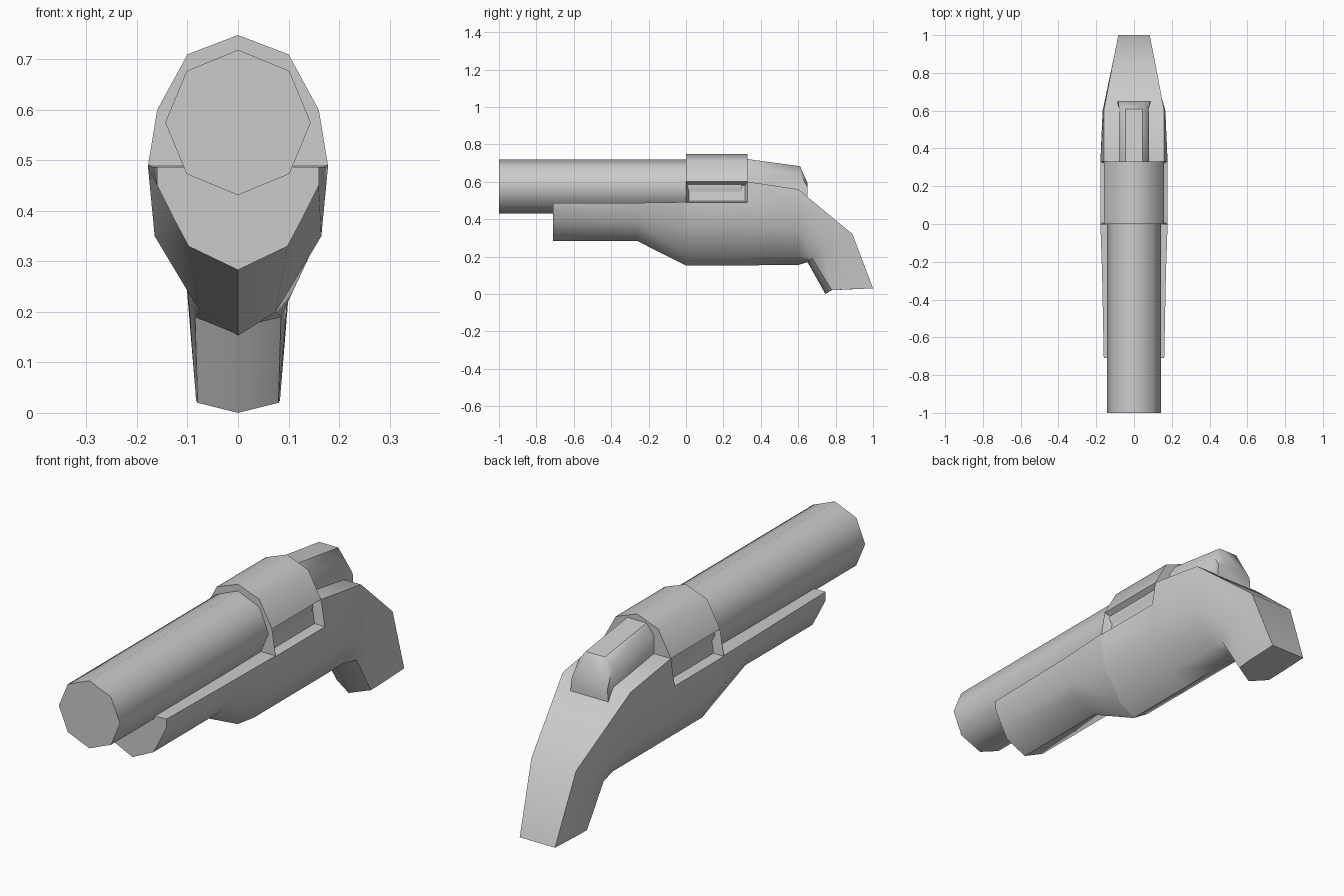
import bpy, bmesh, math

if "Cube" in bpy.data.objects:
    bpy.data.objects.remove(bpy.data.objects["Cube"])

grey = bpy.data.materials.new("gunmetal_grey")
grey.diffuse_color = (0.6, 0.6, 0.6, 1)
grey.use_nodes = True
grey.node_tree.nodes["Principled BSDF"].inputs["Base Color"].default_value = grey.diffuse_color


def mirror_ring(half):
    # half ring starts at the right edge; centre points (x = 0) are not doubled
    return half + [(-x, y, z) for x, y, z in reversed(half) if x > 0]


def loft(name, rings, angle=50, inset=None):
    bm = bmesh.new()
    vs = [[bm.verts.new(p) for p in r] for r in rings]
    n = len(rings[0])
    for a, b in zip(vs, vs[1:]):
        for i in range(n):
            j = (i + 1) % n
            bm.faces.new((a[i], a[j], b[j], b[i]))
    bm.faces.new(vs[0])
    bm.faces.new(vs[-1])
    bmesh.ops.recalc_face_normals(bm, faces=bm.faces)
    if inset:
        panels = [f for f in bm.faces if inset(f)]
        bmesh.ops.inset_individual(bm, faces=panels, thickness=0.022, depth=-0.035)
    me = bpy.data.meshes.new(name)
    bm.to_mesh(me)
    bm.free()
    ob = bpy.data.objects.new(name, me)
    bpy.context.collection.objects.link(ob)
    me.materials.append(grey)
    bpy.ops.object.select_all(action='DESELECT')
    ob.select_set(True)
    bpy.context.view_layer.objects.active = ob
    bpy.ops.object.shade_smooth_by_angle(angle=math.radians(angle))
    return ob


def section(y, pts):
    return mirror_ring([(x, y, z) for x, z in pts])


# Octagonal barrel
def octagon(y):
    return [(0.144 * math.sin(k * math.pi / 4), y, 0.575 + 0.144 * math.cos(k * math.pi / 4))
            for k in range(8)]


loft("barrel", [octagon(-1), octagon(0.3)])

# Fore-end, receiver and grip in one hull: top edge, upper, middle, lower, keel
fore = [(0.16, 0.487), (0.16, 0.45), (0.13, 0.39), (0.098, 0.33), (0, 0.283)]
belly = [(0.165, 0.35), (0.075, 0.2), (0, 0.153)]
hull = [
    section(-0.71, fore),
    section(-0.26, [(0.169, 0.487)] + fore[1:]),
    section(-0.002, [(0.178, 0.491), (0.178, 0.485)] + belly),
    section(0, [(0.16, 0.6), (0.178, 0.488)] + belly),
    section(0.33, [(0.16, 0.6), (0.178, 0.488)] + belly),
    section(0.6, [(0.16, 0.56), (0.166, 0.49), (0.16, 0.35), (0.075, 0.2), (0, 0.155)]),
    mirror_ring([(0.105, 0.89, 0.32), (0.105, 0.82, 0.29), (0.1, 0.74, 0.25),
                 (0.085, 0.675, 0.19), (0, 0.65, 0.17)]),
    mirror_ring([(0.083, 1, 0.03), (0.083, 0.93, 0.027), (0.083, 0.85, 0.024),
                 (0.08, 0.78, 0.02), (0, 0.745, 0)]),
]


def is_port(f):
    c = f.calc_center_median()
    return 0.1 < c.y < 0.2 and 0.5 < c.z < 0.58 and abs(c.x) > 0.1


loft("body_with_grip", hull, 50, is_port)

# Arched receiver cover
arch = [(0.16, 0.6), (0.1, 0.71), (0, 0.748)]
cover = [mirror_ring([(x, y, z) for x, z in arch]) for y in (0, 0.33)]
loft("receiver_cover", cover)

# Tapered hammer housing behind the cover
loft("rear_housing", [
    section(0.3, [(0.08, 0.56), (0.08, 0.68), (0.045, 0.725)]),
    section(0.61, [(0.08, 0.5), (0.078, 0.64), (0.045, 0.683)]),
    section(0.65, [(0.09, 0.5), (0.085, 0.57), (0.05, 0.592)]),
])
